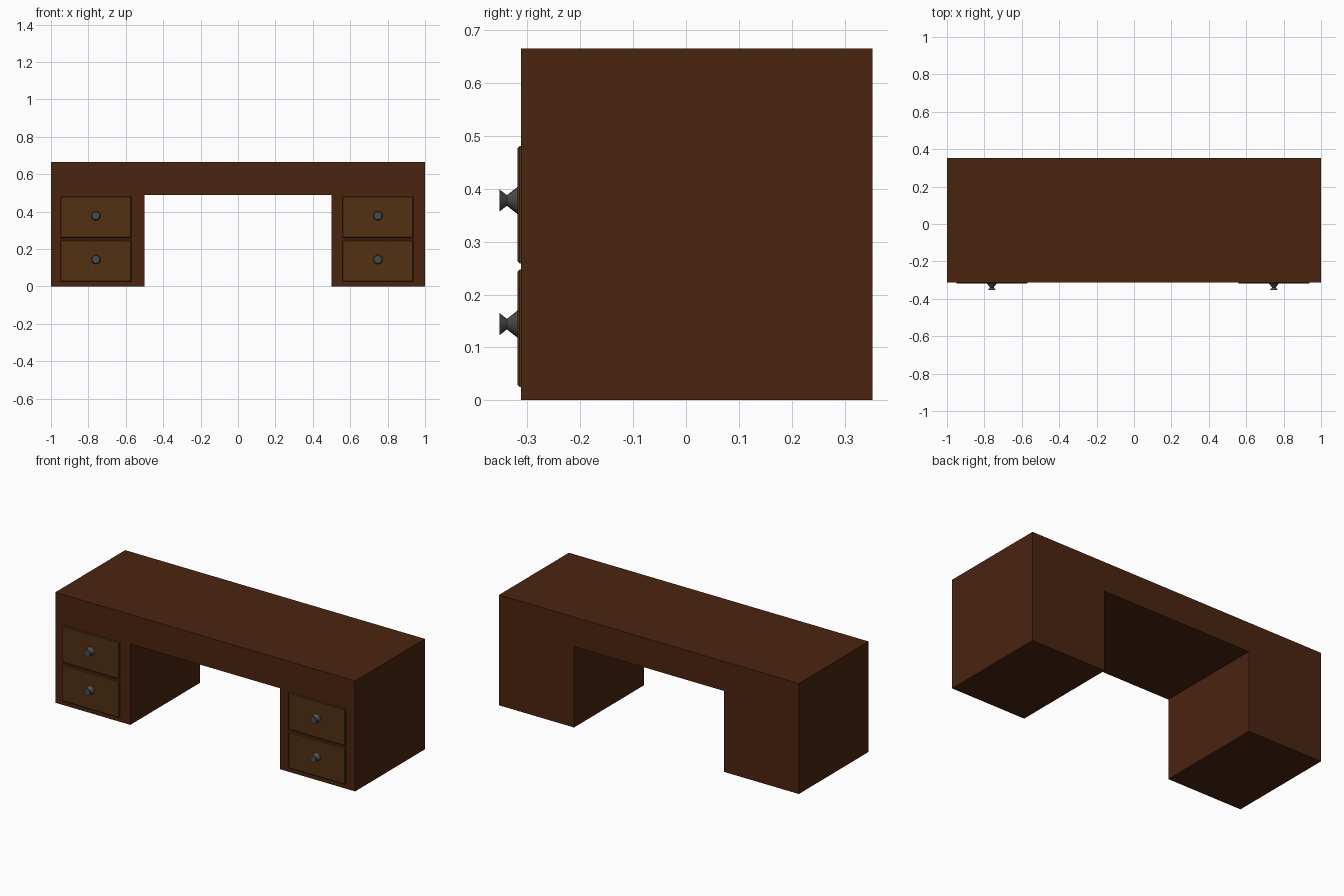
import bpy, bmesh, math
from mathutils import Matrix

if "Cube" in bpy.data.objects:
    bpy.data.objects.remove(bpy.data.objects["Cube"])


def material(name, color):
    m = bpy.data.materials.new(name)
    m.diffuse_color = (*color, 1)
    m.use_nodes = True
    m.node_tree.nodes["Principled BSDF"].inputs["Base Color"].default_value = m.diffuse_color
    return m


def finish(name, bm, mat):
    bmesh.ops.recalc_face_normals(bm, faces=bm.faces)
    me = bpy.data.meshes.new(name)
    bm.to_mesh(me)
    bm.free()
    me.materials.append(mat)
    ob = bpy.data.objects.new(name, me)
    bpy.context.collection.objects.link(ob)
    return ob


dark_wood = material("dark_wood", (0.07, 0.018, 0.005))
drawer_wood = material("drawer_wood", (0.085, 0.03, 0.006))
metal = material("dark_metal", (0.07, 0.07, 0.07))

FRONT, BACK = -0.312, 0.353

# Desk body: arch-shaped front profile extruded to the back
bm = bmesh.new()
profile = [(-1, 0), (-0.5, 0), (-0.5, 0.488), (0.5, 0.488),
           (0.5, 0), (1, 0), (1, 0.666), (-1, 0.666)]
face = bm.faces.new([bm.verts.new((x, FRONT, z)) for x, z in profile])
ext = bmesh.ops.extrude_face_region(bm, geom=[face])
for v in ext["geom"]:
    if isinstance(v, bmesh.types.BMVert):
        v.co.y = BACK
finish("desk_body", bm, dark_wood)


# Drawer front: thin panel with chamfered front edges
def drawer(name, x, z):
    bm = bmesh.new()
    bmesh.ops.create_cube(bm, size=1, matrix=Matrix.Translation((x, FRONT, z))
                          @ Matrix.Diagonal((0.38, 0.014, 0.222, 1)))
    rim = [e for e in bm.edges if all(v.co.y < FRONT for v in e.verts)]
    bmesh.ops.bevel(bm, geom=rim, offset=0.004, segments=1, affect='EDGES')
    finish(name, bm, drawer_wood)


# Knob: flared base, narrow neck, flared flat cap, spun around the y axis
def knob(name, x, z):
    bm = bmesh.new()
    pts = [(0.0, -0.316), (0.028, -0.316), (0.010, -0.339), (0.021, -0.353), (0.0, -0.353)]
    vs = [bm.verts.new((x + r, y, z)) for r, y in pts]
    es = [bm.edges.new(p) for p in zip(vs, vs[1:])]
    bmesh.ops.spin(bm, geom=vs + es, cent=(x, 0, z), axis=(0, 1, 0),
                   angle=2 * math.pi, steps=16)
    bmesh.ops.remove_doubles(bm, verts=bm.verts, dist=1e-5)
    ob = finish(name, bm, metal)
    bpy.context.view_layer.objects.active = ob
    ob.select_set(True)
    bpy.ops.object.shade_smooth_by_angle(angle=math.radians(30))
    ob.select_set(False)


for side, x in (("left", -0.76), ("right", 0.748)):
    for level, z in (("lower", 0.136), ("upper", 0.37)):
        drawer(f"{side}_{level}_drawer", x, z)
        knob(f"{side}_{level}_knob", x, z + 0.008)
